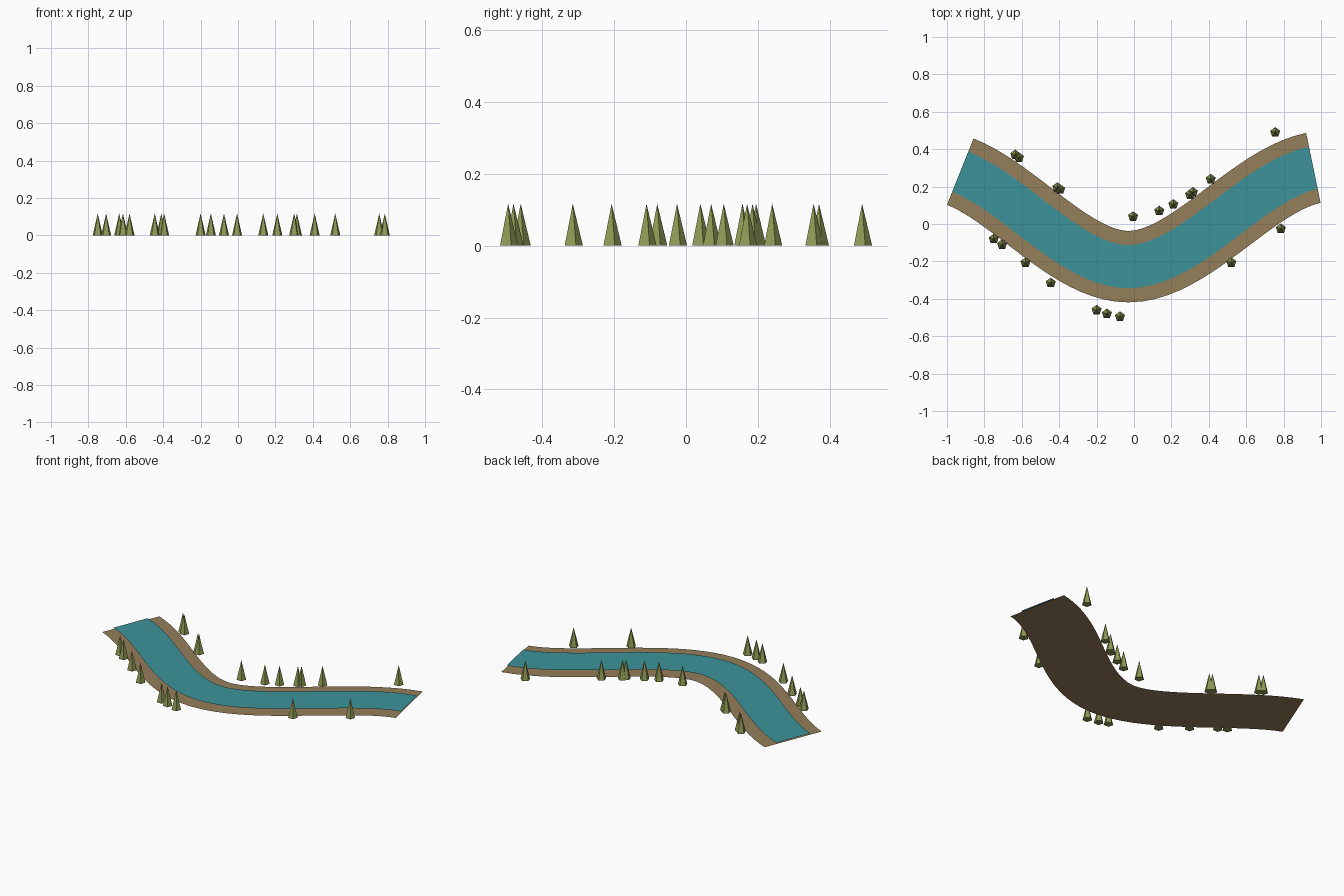
import bpy
from math import hypot
from mathutils import Vector

cube = bpy.data.objects.get("Cube")
if cube:
    bpy.data.objects.remove(cube, do_unlink=True)


def material(name, color):
    m = bpy.data.materials.new(name)
    m.use_nodes = True
    m.diffuse_color = (*color, 1)
    m.node_tree.nodes["Principled BSDF"].inputs["Base Color"].default_value = (*color, 1)
    return m


earth = material("earth brown", (0.30, 0.21, 0.105))
water = material("water teal", (0.045, 0.29, 0.32))
leaf = material("olive green", (0.27, 0.32, 0.09))

# Centre line: three knots (x, y, slope) joined by cubic curves
KNOTS = [(-0.929, 0.28, -0.40), (-0.03, -0.228, 0.0), (0.959, 0.30, 0.206)]
STEPS = 20


def centre_line():
    points = []
    for (x0, y0, s0), (x1, y1, s1) in zip(KNOTS, KNOTS[1:]):
        dx = x1 - x0
        for i in range(STEPS + 1):
            if i == 0 and points:
                continue
            t = i / STEPS
            u = 1 - t
            y = (y0 * u * u * (1 + 2 * t) + y1 * t * t * (3 - 2 * t)
                 + dx * (s0 * t * u * u - s1 * t * t * u))
            slope = (6 * t * u * (y1 - y0) / dx
                     + s0 * u * (1 - 3 * t) + s1 * t * (3 * t - 2))
            points.append((x0 + dx * t, y, slope))
    return points


def ribbon(name, half_width, z, mat):
    verts, faces = [], []
    for x, y, slope in centre_line():
        n = Vector((-slope, 1)) / hypot(slope, 1) * half_width
        verts += [(x - n.x, y - n.y, z), (x + n.x, y + n.y, z)]
    for i in range(0, len(verts) - 2, 2):
        faces.append((i, i + 2, i + 3, i + 1))
    mesh = bpy.data.meshes.new(name)
    mesh.from_pydata(verts, [], faces)
    mesh.materials.append(mat)
    obj = bpy.data.objects.new(name, mesh)
    bpy.context.collection.objects.link(obj)


# River bed with the water surface just above it
ribbon("river_bank", 0.191, 0.0, earth)
ribbon("river_water", 0.115, 0.008, water)

# Trees scattered along both banks
NORTH = [(-0.635, 0.37), (-0.615, 0.355), (-0.41, 0.195), (-0.395, 0.185),
         (-0.005, 0.04), (0.135, 0.07), (0.21, 0.105), (0.30, 0.157),
         (0.315, 0.17), (0.41, 0.24), (0.755, 0.49)]
SOUTH = [(-0.75, -0.08), (-0.705, -0.11), (-0.58, -0.207), (-0.445, -0.315),
         (-0.20, -0.46), (-0.145, -0.48), (-0.075, -0.495), (0.52, -0.207),
         (0.785, -0.025)]
HEIGHT = 0.117

for side, spots in (("north", NORTH), ("south", SOUTH)):
    for i, (x, y) in enumerate(spots, 1):
        bpy.ops.mesh.primitive_cone_add(vertices=5, radius1=0.028, radius2=0,
                                        depth=HEIGHT, location=(x, y, HEIGHT / 2))
        tree = bpy.context.object
        tree.name = f"{side}_tree_{i}"
        tree.data.materials.append(leaf)
